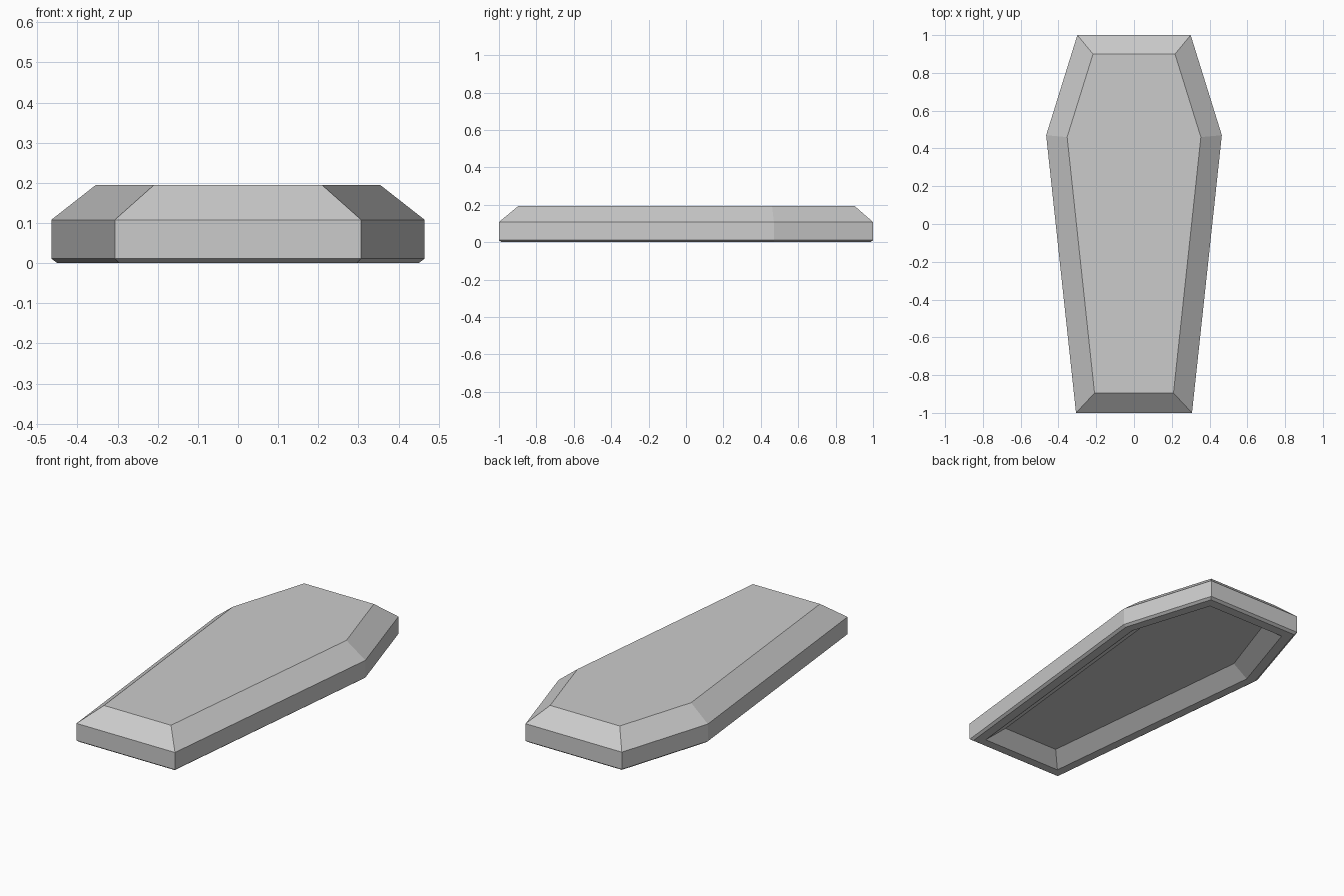
import bpy
import bmesh

cube = bpy.data.objects.get("Cube")
if cube:
    bpy.data.objects.remove(cube, do_unlink=True)

# One plain grey material
grey = bpy.data.materials.new("plain grey")
grey.use_nodes = True
grey.diffuse_color = (0.6, 0.6, 0.6, 1)
bsdf = next(n for n in grey.node_tree.nodes if n.type == 'BSDF_PRINCIPLED')
bsdf.inputs["Base Color"].default_value = (0.6, 0.6, 0.6, 1)


def coffin_ring(bm, z, head, shoulder, foot):
    """Six-sided mirrored outline; each station is (half width, y)."""
    right = [foot, shoulder, head]
    points = right + [(-x, y) for x, y in reversed(right)]
    return [bm.verts.new((x, y, z)) for x, y in points]


def bridge(bm, a, b):
    for i in range(len(a)):
        j = (i + 1) % len(a)
        bm.faces.new((a[i], a[j], b[j], b[i]))


# Cross-section from the hollow's ceiling, round the rim, to the raised top
sections = [
    (0.065, (0.18, 0.85), (0.315, 0.455), (0.175, -0.86)),   # hollow ceiling
    (0.0, (0.25, 0.93), (0.40, 0.46), (0.25, -0.935)),       # inner rim
    (0.0, (0.29, 0.985), (0.45, 0.47), (0.295, -0.985)),     # outer rim
    (0.011, (0.30, 1.0), (0.465, 0.47), (0.307, -1.0)),      # lower side edge
    (0.108, (0.30, 1.0), (0.465, 0.47), (0.307, -1.0)),      # upper side edge
    (0.195, (0.217, 0.9), (0.354, 0.46), (0.209, -0.895)),   # raised top
]

bm = bmesh.new()
rings = [coffin_ring(bm, *s) for s in sections]
for lower, upper in zip(rings, rings[1:]):
    bridge(bm, lower, upper)
bm.faces.new(rings[0])
bm.faces.new(rings[-1])
bmesh.ops.recalc_face_normals(bm, faces=bm.faces[:])

mesh = bpy.data.meshes.new("coffin_lid")
bm.to_mesh(mesh)
bm.free()
mesh.materials.append(grey)
lid = bpy.data.objects.new("coffin_lid", mesh)
bpy.context.collection.objects.link(lid)
